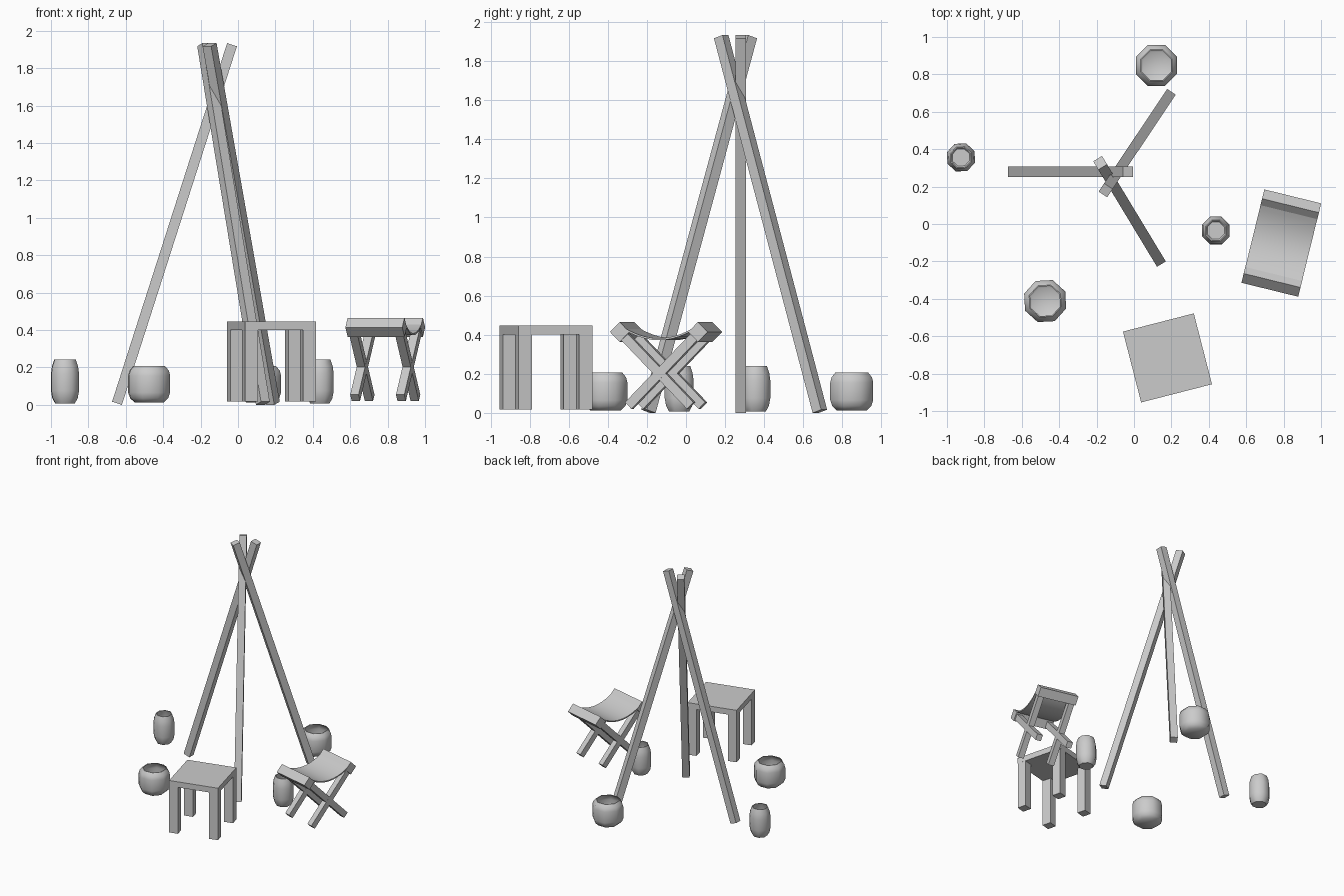
import bpy, bmesh, math
from mathutils import Matrix, Vector

if "Cube" in bpy.data.objects:
    bpy.data.objects.remove(bpy.data.objects["Cube"])


def finish(name, bm, mat=Matrix(), smooth=None):
    bmesh.ops.recalc_face_normals(bm, faces=bm.faces)
    me = bpy.data.meshes.new(name)
    bm.to_mesh(me)
    bm.free()
    ob = bpy.data.objects.new(name, me)
    bpy.context.collection.objects.link(ob)
    ob.matrix_world = mat
    if smooth:
        bpy.ops.object.select_all(action='DESELECT')
        ob.select_set(True)
        bpy.context.view_layer.objects.active = ob
        bpy.ops.object.shade_smooth_by_angle(angle=math.radians(smooth))
    return ob


def box(name, centre, size, mat=Matrix()):
    bm = bmesh.new()
    bmesh.ops.create_cube(bm, size=1, matrix=Matrix.Translation(centre) @ Matrix.Diagonal((*size, 1)))
    return finish(name, bm, mat)


def beam(name, a, b, w, d, mat=Matrix()):
    """Square-ended bar from a to b; w is its horizontal width."""
    a, b = Vector(a), Vector(b)
    rot = (b - a).to_track_quat('Z', 'Y').to_matrix().to_4x4()
    bm = bmesh.new()
    bmesh.ops.create_cube(bm, size=1, matrix=Matrix.Translation((a + b) / 2) @ rot
                          @ Matrix.Diagonal((w, d, (b - a).length, 1)))
    return finish(name, bm, mat)


def pot(name, x, y, profile, turn=0, wall=0.006, sides=8):
    """Eight-sided hollow vessel lathed from an outer (radius, z) profile."""
    inner = [(r - wall, z) for r, z in reversed(profile)]
    inner[-1] = (inner[-1][0], inner[-1][1] + wall)
    bm = bmesh.new()
    rings = []
    for r, z in profile + inner:
        rings.append([bm.verts.new((r * math.cos(a), r * math.sin(a), z))
                      for a in (math.tau * (i + 0.5) / sides for i in range(sides))])
    for lo, hi in zip(rings, rings[1:]):
        for i in range(sides):
            j = (i + 1) % sides
            bm.faces.new((lo[i], lo[j], hi[j], hi[i]))
    bm.faces.new(rings[0])
    bm.faces.new(rings[-1])
    mat = Matrix.Translation((x, y, 0)) @ Matrix.Rotation(math.radians(turn), 4, 'Z')
    return finish(name, bm, mat, smooth=50)


# tripod of crossing poles
poles = [((-0.647, 0.28, 0.008), (-0.032, 0.28, 1.925)),
         ((0.186, 0.685, 0.008), (-0.152, 0.18, 1.925)),
         ((0.133, -0.192, 0.008), (-0.181, 0.327, 1.925))]
for i, (foot, top) in enumerate(poles):
    beam(f"tripod_pole_{i + 1}", foot, top, 0.055, 0.055)

# square stool: seat and four flush corner legs
stool = Matrix.Translation((0.179, -0.716, 0)) @ Matrix.Rotation(math.radians(14.4), 4, 'Z')
box("stool_seat", (0, 0, 0.423), (0.391, 0.391, 0.046), stool)
for sx in (-1, 1):
    for sy in (-1, 1):
        box("stool_leg", (sx * 0.16, sy * 0.16, 0.209), (0.07, 0.07, 0.384), stool)

# folding stool: crossed legs, two diamond rails
fold = Matrix.Translation((0.7875, -0.102, 0)) @ Matrix.Rotation(math.radians(-13.8), 4, 'Z')
for sx in (-1, 1):
    for sy, w in ((-1, 0.046), (1, 0.045)):
        beam("folding_leg", (sx * 0.126, sy * 0.163, 0.037), (sx * 0.126, -sy * 0.207, 0.413), w, 0.048, fold)
for sy in (-1, 1):
    place = fold @ Matrix.Translation((0, sy * 0.206, 0.414)) @ Matrix.Rotation(math.pi / 4, 4, 'X')
    box("folding_rail", (0, 0, 0), (0.313, 0.072, 0.072), place)

# sagging cloth seat between the rails
bm = bmesh.new()
rows = []
n = 10
for i in range(n + 1):
    t = 2 * i / n - 1
    y, z = 0.185 * t, 0.372 + 0.055 * t * t
    rows.append([bm.verts.new(p) for p in ((-0.156, y, z), (0.156, y, z),
                                           (0.156, y, z + 0.01), (-0.156, y, z + 0.01))])
for a, b in zip(rows, rows[1:]):
    for k in range(4):
        bm.faces.new((a[k], a[(k + 1) % 4], b[(k + 1) % 4], b[k]))
bm.faces.new(rows[0])
bm.faces.new(rows[-1])
finish("folding_cloth_seat", bm, fold, smooth=40)

# round and tall pots
wide = [(0.082, 0.012), (0.108, 0.035), (0.119, 0.065), (0.119, 0.155), (0.112, 0.182), (0.091, 0.206)]
tall = [(0.055, 0.006), (0.072, 0.035), (0.080, 0.075), (0.080, 0.165), (0.074, 0.205), (0.061, 0.241)]
pot("wide_pot_back", 0.12, 0.848, wide)
pot("wide_pot_front", -0.475, -0.412, wide, turn=3)
pot("tall_pot_left", -0.925, 0.356, tall, turn=3)
pot("tall_pot_right", 0.438, -0.035, tall)
